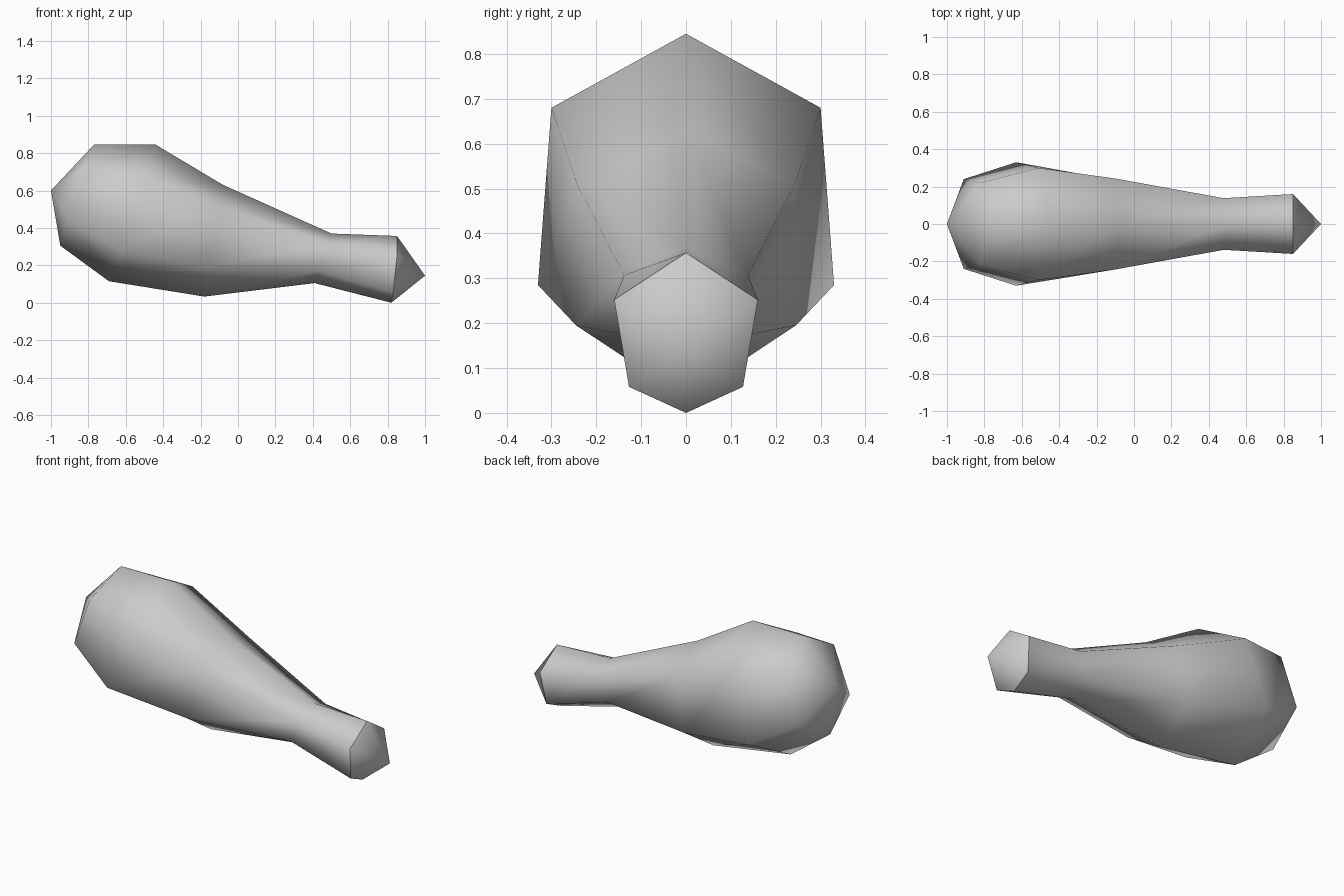
import bpy, bmesh

cube = bpy.data.objects.get("Cube")
if cube:
    bpy.data.objects.remove(cube, do_unlink=True)

# One plain material
grey = bpy.data.materials.new("plain grey")
grey.use_nodes = True
colour = (0.6, 0.6, 0.6, 1)
grey.diffuse_color = colour
grey.node_tree.nodes["Principled BSDF"].inputs["Base Color"].default_value = colour

# Slanted six-sided rings, fat end to thin end:
# top (x, z), upper side (x, y, z), lower side (x, y, z), bottom (x, z)
RINGS = [
    ((-0.77, 0.845), (-0.82, 0.22, 0.72), (-0.91, 0.24, 0.44), (-0.95, 0.305)),
    ((-0.44, 0.845), (-0.51, 0.30, 0.68), (-0.63, 0.33, 0.285), (-0.69, 0.115)),
    ((-0.08, 0.63), (-0.10, 0.243, 0.51), (-0.16, 0.245, 0.195), (-0.18, 0.033)),
    ((0.50, 0.37), (0.48, 0.138, 0.307), (0.43, 0.12, 0.17), (0.41, 0.105)),
    ((0.85, 0.357), (0.85, 0.16, 0.252), (0.83, 0.127, 0.058), (0.82, 0.0)),
]


def add_ring(bm, top, upper, lower, bottom):
    """Mirror the side points across the middle to close the ring."""
    left = [upper, lower]
    right = [(x, -y, z) for x, y, z in reversed(left)]
    points = [(top[0], 0, top[1]), *left, (bottom[0], 0, bottom[1]), *right]
    return [bm.verts.new(p) for p in points]


# Drumstick body: rings bridged by quads, pointed fan at both ends
bm = bmesh.new()
rings = [add_ring(bm, *r) for r in RINGS]
sides = len(rings[0])
fat_tip = bm.verts.new((-1, 0, 0.6))
thin_tip = bm.verts.new((1, 0, 0.145))
for i in range(sides):
    j = (i + 1) % sides
    for a, b in zip(rings, rings[1:]):
        bm.faces.new((a[i], a[j], b[j], b[i]))
    bm.faces.new((fat_tip, rings[0][j], rings[0][i]))
    bm.faces.new((thin_tip, rings[-1][i], rings[-1][j]))
bmesh.ops.recalc_face_normals(bm, faces=bm.faces)

# Smooth everywhere except the crisp rim of the thin end
for face in bm.faces:
    face.smooth = True
for i in range(sides):
    bm.edges.get((rings[-1][i], rings[-1][(i + 1) % sides])).smooth = False

mesh = bpy.data.meshes.new("drumstick")
bm.to_mesh(mesh)
bm.free()
mesh.materials.append(grey)
drumstick = bpy.data.objects.new("drumstick", mesh)
bpy.context.collection.objects.link(drumstick)
